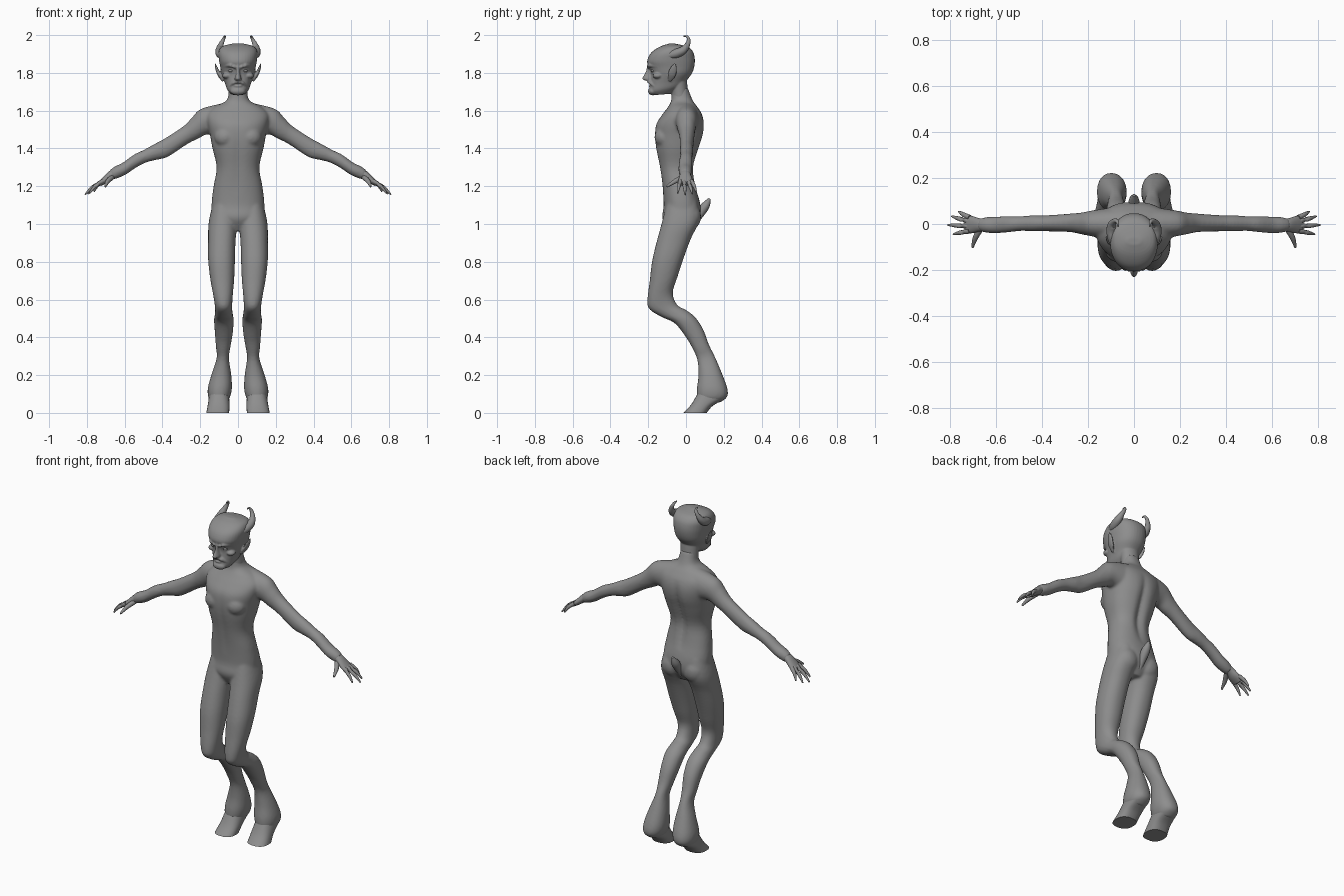
import bpy, bmesh, math
from mathutils import Vector, Matrix

skin = bpy.data.materials.new("grey_skin")
skin.diffuse_color = (0.27, 0.27, 0.27, 1)


def spow(v, p):
    return math.copysign(abs(v) ** p, v)


def spline(rows, t):
    """Smooth interpolation through rows of numbers."""
    i = min(int(t), len(rows) - 2)
    f = t - i
    p = [rows[max(0, min(len(rows) - 1, i + k))] for k in (-1, 0, 1, 2)]
    return [0.5 * (2*b + (c-a)*f + (2*a-5*b+4*c-d)*f*f + (3*b-a-3*c+d)*f**3)
            for a, b, c, d in zip(*p)]


def loft(bm, rows, frame, mirror=False, seg=28, steps=4, n=2.0, shape=None):
    """Skin closed rings; frame(row) gives centre and two half axes."""
    for sx in ((1, -1) if mirror else (1,)):
        rings = []
        for k in range((len(rows) - 1) * steps + 1):
            c, u, v = frame(spline(rows, k / steps))
            ring = []
            for j in range(seg):
                a = 2 * math.pi * j / seg
                p = c + u * spow(math.cos(a), 2/n) + v * spow(math.sin(a), 2/n)
                if shape:
                    p = shape(p)
                ring.append(bm.verts.new((p.x * sx, p.y, p.z)))
            rings.append(ring)
        for r, s in zip(rings, rings[1:]):
            for j in range(seg):
                bm.faces.new((r[j], r[(j+1) % seg], s[(j+1) % seg], s[j]))
        bm.faces.new(rings[0][::-1])
        bm.faces.new(rings[-1])


def limb(r):
    """Ring from front y,z / back y,z / inner x / outer x."""
    yf, zf, yb, zb, xi, xo = r
    m = (xi + xo) / 2
    return (Vector((m, (yf+yb)/2, (zf+zb)/2)), Vector(((xo-xi)/2, 0, 0)),
            Vector((0, (yf-yb)/2, (zf-zb)/2)))


def slab(r):
    """Level ring from z / half width / front y / back y."""
    z, w, yf, yb = r
    return limb((yf, z, yb, z, -w, w))


def arm_ring(r):
    """Ring from top x,z / bottom x,z / front y / back y."""
    xt, zt, xb, zb, y0, y1 = r
    return (Vector(((xt+xb)/2, (y0+y1)/2, (zt+zb)/2)),
            Vector(((xt-xb)/2, 0, (zt-zb)/2)), Vector((0, (y1-y0)/2, 0)))


def tube(bm, pts, mirror=True, seg=12, flat=1.0):
    """Round tube through x,y,z,radius points."""
    def frame(r):
        c = Vector(r[:3])
        i = min(range(len(pts)), key=lambda k: (Vector(pts[k][:3]) - c).length)
        d = Vector(pts[min(i+1, len(pts)-1)][:3]) - Vector(pts[max(i-1, 0)][:3])
        u = d.cross(Vector((1, 0, 0) if abs(d.normalized().x) < .8 else (0, 1, 0))).normalized()
        return c, u * r[3], d.normalized().cross(u) * r[3] * flat
    loft(bm, pts, frame, mirror, seg)


def ball(bm, c, r, mirror=True):
    for sx in ((1, -1) if mirror else (1,)):
        m = Matrix.Translation((c[0]*sx, c[1], c[2])) @ Matrix.Diagonal((*r, 1))
        bmesh.ops.create_uvsphere(bm, u_segments=20, v_segments=12, radius=1, matrix=m)


def finish(name, bm, voxel=0, smooth=0, angle=60):
    bmesh.ops.recalc_face_normals(bm, faces=bm.faces)
    me = bpy.data.meshes.new(name)
    bm.to_mesh(me)
    bm.free()
    me.materials.append(skin)
    ob = bpy.data.objects.new(name, me)
    bpy.context.collection.objects.link(ob)
    bpy.ops.object.select_all(action='DESELECT')
    ob.select_set(True)
    bpy.context.view_layer.objects.active = ob
    if voxel:
        mod = ob.modifiers.new("fuse", 'REMESH')
        mod.mode, mod.voxel_size = 'VOXEL', voxel
        sm = ob.modifiers.new("soften", 'SMOOTH')
        sm.factor, sm.iterations = 0.5, smooth
        bpy.ops.object.modifier_apply(modifier="fuse")
        bpy.ops.object.modifier_apply(modifier="soften")
    bpy.ops.object.shade_smooth_by_angle(angle=math.radians(angle))


# Body: torso, arms and legs fused into one skin
def grooves(p):
    g = math.exp(-(p.x / .022) ** 2)
    if 1.15 < p.z < 1.58:
        fade = math.sin((p.z - 1.15) / .43 * math.pi)
        p.y += g * fade * (-.02 if p.y > -.03 else .006)
    return p


body = bmesh.new()
loft(body, [(.965, .05, -.09, .03), (1.03, .13, -.125, .072), (1.1, .14, -.118, .076),
            (1.2, .129, -.125, .052), (1.3, .113, -.14, .042), (1.4, .135, -.16, .07),
            (1.47, .148, -.166, .092), (1.53, .162, -.158, .097), (1.58, .165, -.125, .085),
            (1.62, .125, -.095, .06), (1.655, .06, -.078, .035), (1.72, .045, -.075, .01)],
     slab, seg=48, n=2.3, shape=grooves)
ball(body, (.066, -.115, 1.46), (.06, .052, .055))       # chest
ball(body, (.07, .025, 1.04), (.065, .055, .07))         # seat
loft(body, [(.08, 1.64, .06, 1.45, -.07, .075), (.195, 1.61, .155, 1.475, -.055, .06),
            (.245, 1.562, .21, 1.452, -.045, .05), (.29, 1.517, .27, 1.422, -.035, .045),
            (.39, 1.452, .37, 1.356, -.032, .038), (.44, 1.425, .43, 1.34, -.032, .038),
            (.5, 1.392, .485, 1.326, -.03, .034), (.55, 1.368, .54, 1.298, -.036, .034),
            (.61, 1.325, .59, 1.264, -.04, .032), (.65, 1.306, .63, 1.245, -.038, .03),
            (.68, 1.285, .66, 1.236, -.032, .024)], arm_ring, True)
loft(body, [(-.10, 1.12, .06, 1.12, .01, .13), (-.13, 1.0, .07, 1.02, .005, .155),
            (-.157, .9, .025, .92, .013, .158), (-.18, .8, -.012, .82, .016, .158),
            (-.192, .7, -.045, .72, .02, .147), (-.204, .6, -.07, .635, .028, .13),
            (-.195, .55, -.045, .57, .031, .122), (-.13, .508, .0, .545, .028, .122),
            (-.06, .475, .05, .505, .023, .127), (0, .40, .092, .44, .028, .122),
            (.035, .34, .122, .36, .04, .117), (.06, .28, .152, .30, .048, .113),
            (.066, .2, .19, .21, .036, .14), (.058, .13, .219, .13, .032, .16),
            (.06, .08, .218, .085, .043, .157), (.08, .06, .18, .055, .06, .14)],
     limb, True, n=2.2)
finish("body", body, .0075, 5)

# Hooves: flared, flat underneath
hoof = bmesh.new()
loft(hoof, [(.06, .10, .2, .07, .047, .154), (.028, .045, .142, .038, .045, .16),
            (-.013, 0, .11, 0, .047, .168)], limb, True, n=2.5)
finish("hooves", hoof, angle=50)

# Hands: palm, four fingers, thumb
hand = bmesh.new()
loft(hand, [(.645, 1.30, .63, 1.25, -.03, .022), (.68, 1.281, .665, 1.238, -.033, .025),
            (.71, 1.252, .695, 1.218, -.04, .034), (.738, 1.222, .728, 1.2, -.04, .036)],
     arm_ring, True, 16)
for y0, tip in ((.028, (.762, .054, 1.172)), (.01, (.793, .034, 1.16)),
                (-.01, (.81, -.004, 1.155)), (-.03, (.786, -.045, 1.163))):
    a, b = Vector((.715, y0, 1.228)), Vector(tip)
    m = a.lerp(b, .55) + Vector((.004, 0, .006))
    tube(hand, [(*a, .0115), (*m, .0095), (*b, .004)])
tube(hand, [(.665, -.015, 1.25, .014), (.69, -.06, 1.225, .012), (.703, -.102, 1.198, .005)])
finish("hands", hand)

# Head: skull, jaw, neck and face fused together
head = bmesh.new()
loft(head, [(-.17, 1.682, -.08, 1.69, -.035, .035), (-.192, 1.70, -.02, 1.73, -.058, .058),
            (-.188, 1.74, .008, 1.765, -.071, .071), (-.184, 1.79, .033, 1.80, -.087, .087),
            (-.194, 1.825, .045, 1.84, -.094, .094), (-.206, 1.86, .046, 1.88, -.101, .101),
            (-.186, 1.905, .035, 1.915, -.103, .103), (-.14, 1.938, .005, 1.94, -.085, .085),
            (-.09, 1.955, -.06, 1.955, -.03, .03)], limb, seg=40, n=2.25)
loft(head, [(1.63, .06, -.08, .04), (1.67, .051, -.076, .015), (1.76, .055, -.08, .005)], slab)
loft(head, [(-.205, 1.845, -.16, 1.84, -.011, .011), (-.214, 1.805, -.16, 1.80, -.01, .01),
            (-.232, 1.768, -.16, 1.77, -.018, .018), (-.205, 1.758, -.16, 1.76, -.014, .014)],
     limb, seg=16)
tube(head, [(.012, -.2, 1.828, .007), (.04, -.194, 1.84, .01), (.074, -.15, 1.835, .006)])   # brows
ball(head, (.058, -.15, 1.785), (.026, .026, .016))                                         # cheeks
tube(head, [(.002, -.2, 1.753, .007), (.024, -.188, 1.747, .009), (.045, -.165, 1.728, .005)])
ball(head, (0, -.176, 1.703), (.04, .025, .022), False)                                     # beard
ball(head, (0, -.186, 1.73), (.022, .012, .006), False)                                     # lip
tube(head, [(.08, -.085, 1.755, .008), (.1, -.075, 1.79, .022), (.114, -.065, 1.825, .018),
            (.123, -.058, 1.853, .003)], flat=.4)                                           # ears
finish("head", head, .0045, 2)

eyes = bmesh.new()
ball(eyes, (.037, -.173, 1.812), (.015, .013, .009))
finish("eyes", eyes)

# Horns: hugging the temples, then curling up and forward
horn = bmesh.new()
tube(horn, [(.08, -.115, 1.885, .01), (.092, -.06, 1.9, .024), (.098, -.015, 1.92, .021),
            (.09, .008, 1.95, .014), (.077, .014, 1.978, .009), (.07, .004, 1.993, .006),
            (.069, -.012, 1.994, .003)], seg=14)
finish("horns", horn)

# Short upturned tail
tail = bmesh.new()
tube(tail, [(0, .045, 1.0, .012), (0, .07, 1.045, .02), (0, .095, 1.085, .024),
            (0, .112, 1.11, .018), (0, .125, 1.135, .006)], False)
finish("tail", tail)
